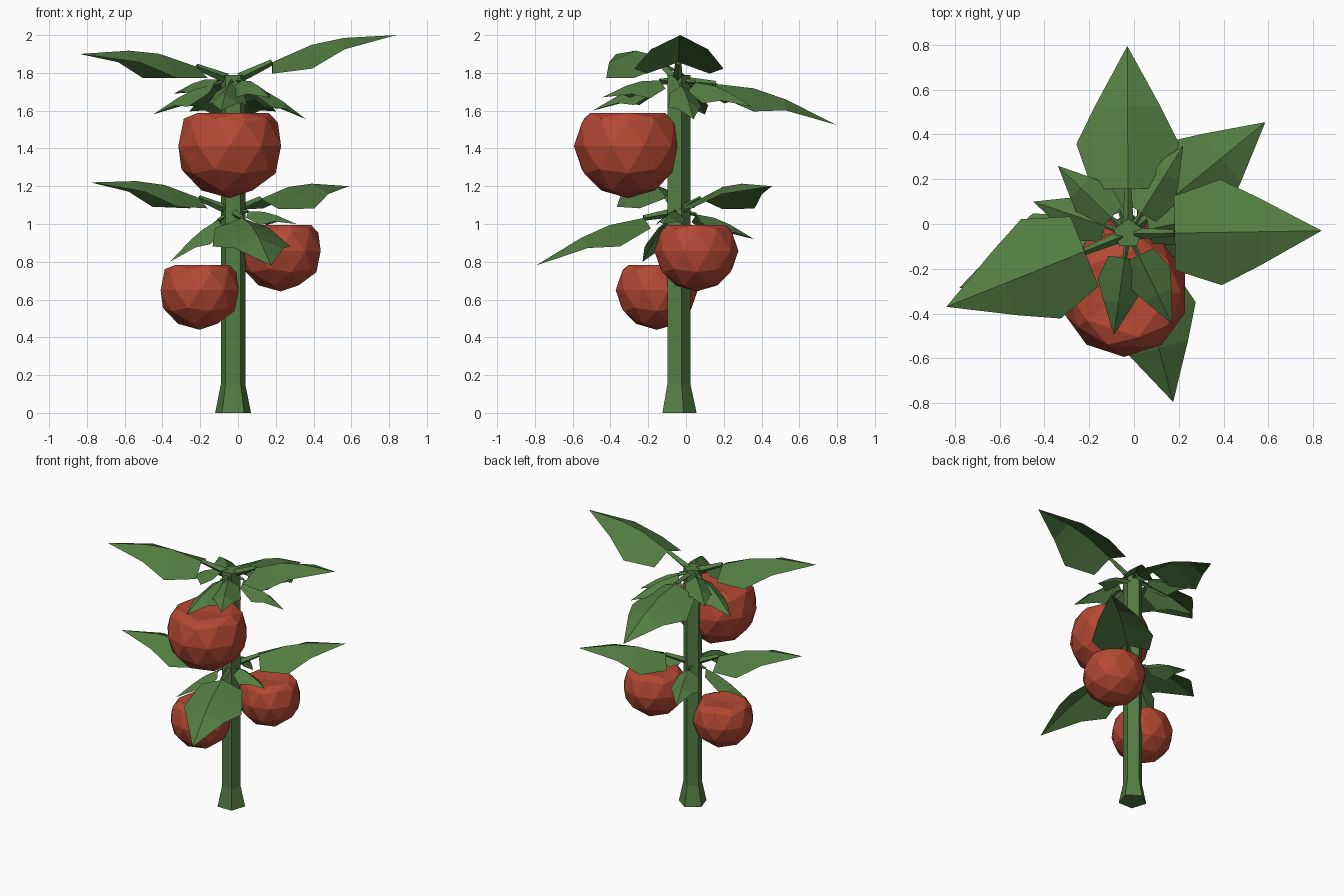
import bpy, bmesh, math
from mathutils import Vector, Matrix

if "Cube" in bpy.data.objects:
    bpy.data.objects.remove(bpy.data.objects["Cube"])


def material(name, rgb):
    m = bpy.data.materials.new(name)
    m.diffuse_color = (*rgb, 1)
    m.use_nodes = True
    m.node_tree.nodes["Principled BSDF"].inputs["Base Color"].default_value = m.diffuse_color
    return m


GREEN = material("leaf_green", (0.085, 0.205, 0.055))
RED = material("fruit_red", (0.46, 0.065, 0.034))
AXIS = Vector((-0.026, -0.044, 0))


def finish(bm, name, mat):
    me = bpy.data.meshes.new(name)
    bm.to_mesh(me)
    bm.free()
    me.materials.append(mat)
    ob = bpy.data.objects.new(name, me)
    bpy.context.collection.objects.link(ob)
    return ob


# Five-sided stem with a flared foot
def stem():
    bm = bmesh.new()
    rings = []
    for z, r in ((0, 0.1), (0.15, 0.068), (1.79, 0.068)):
        rings.append([bm.verts.new(AXIS + Vector((r * math.cos(a), r * math.sin(a), z)))
                      for a in (math.pi / 2 + i * math.tau / 5 for i in range(5))])
    for lo, hi in zip(rings, rings[1:]):
        for i in range(5):
            j = (i + 1) % 5
            bm.faces.new((lo[i], lo[j], hi[j], hi[i]))
    bm.faces.new(rings[0][::-1])
    bm.faces.new(rings[-1])
    finish(bm, "stem", GREEN)


# Faceted fruit with a flattened, dimpled top
def fruit(name, centre, r):
    bm = bmesh.new()
    bmesh.ops.create_icosphere(bm, subdivisions=2, radius=1)
    for v in bm.verts:
        if v.co.z > 0.95:
            v.co.z = 0.56
        elif v.co.z > 0.7:
            v.co = Vector((v.co.x * 1.38, v.co.y * 1.38, 0.635))
    scale = Matrix.Diagonal((r * 1.035, r * 1.035, r, 1))
    bmesh.ops.transform(bm, matrix=Matrix.Translation(centre) @ scale, verts=bm.verts)
    finish(bm, name, RED)


# Leaf folded along an arched midrib, on a thin stalk from the stem
def leaf(name, root_z, tip, narrow=1.0, fold=1.0):
    root = AXIS + Vector((0, 0, root_z))
    tip = Vector(tip)
    run = tip - root
    length = Vector((run.x, run.y, 0)).length
    side = Vector((-run.y, run.x, 0)) / length
    s = length / 0.86
    bm = bmesh.new()
    rows = []
    for t, arch, width, drop in ((0.24, 0.035, 0.165, 0.06), (0.48, 0.07, 0.235, 0.125),
                                 (0.68, 0.06, 0.15, 0.06)):
        mid = root + run * t + Vector((0, 0, arch * s))
        rows.append([bm.verts.new(mid + side * width * narrow * s * u
                                  - Vector((0, 0, drop * fold * s * abs(u)))) for u in (1, 0, -1)])
    end = bm.verts.new(tip)
    for i in (0, 1):
        for a, b in zip(rows, rows[1:]):
            bm.faces.new((a[i], a[i + 1], b[i + 1], b[i]))
        bm.faces.new((rows[-1][i], rows[-1][i + 1], end))
    start, stop = root + run * 0.04, rows[0][1].co.copy()
    d = stop - start
    mat = Matrix.Translation((start + stop) / 2) @ d.to_track_quat('Z', 'Y').to_matrix().to_4x4()
    bmesh.ops.create_cone(bm, cap_ends=True, segments=4, radius1=0.022 * s + 0.004,
                          radius2=0.014 * s + 0.002, depth=d.length, matrix=mat)
    bm.normal_update()
    finish(bm, name, GREEN)


stem()
fruit("fruit_top", (-0.044, -0.308, 1.413), 0.276)
fruit("fruit_right", (0.226, 0.055, 0.858), 0.215)
fruit("fruit_left", (-0.203, -0.155, 0.65), 0.21)

# Two whorls: three large leaves first, then small drooping ones
upper = [(0.838, -0.03, 2.0), (-0.838, -0.37, 1.9), (-0.03, 0.795, 1.525),
         (-0.09, -0.495, 1.6), (0.17, -0.445, 1.67), (0.36, 0.04, 1.555),
         (0.22, 0.35, 1.62), (-0.34, 0.26, 1.69), (-0.45, 0.1, 1.58)]
lower = [(0.587, 0.455, 1.2), (-0.78, -0.285, 1.22), (0.175, -0.795, 0.78),
         (-0.36, -0.23, 0.8), (-0.17, 0.36, 0.92), (0.31, -0.12, 1.0)]
for label, z, tips in (("upper", 1.765, upper), ("lower", 1.07, lower)):
    for i, t in enumerate(tips):
        shape = (1, 1) if i < 3 else (0.85, 1.4)
        leaf(f"{label}_leaf_{i + 1}", z, t, *shape)
